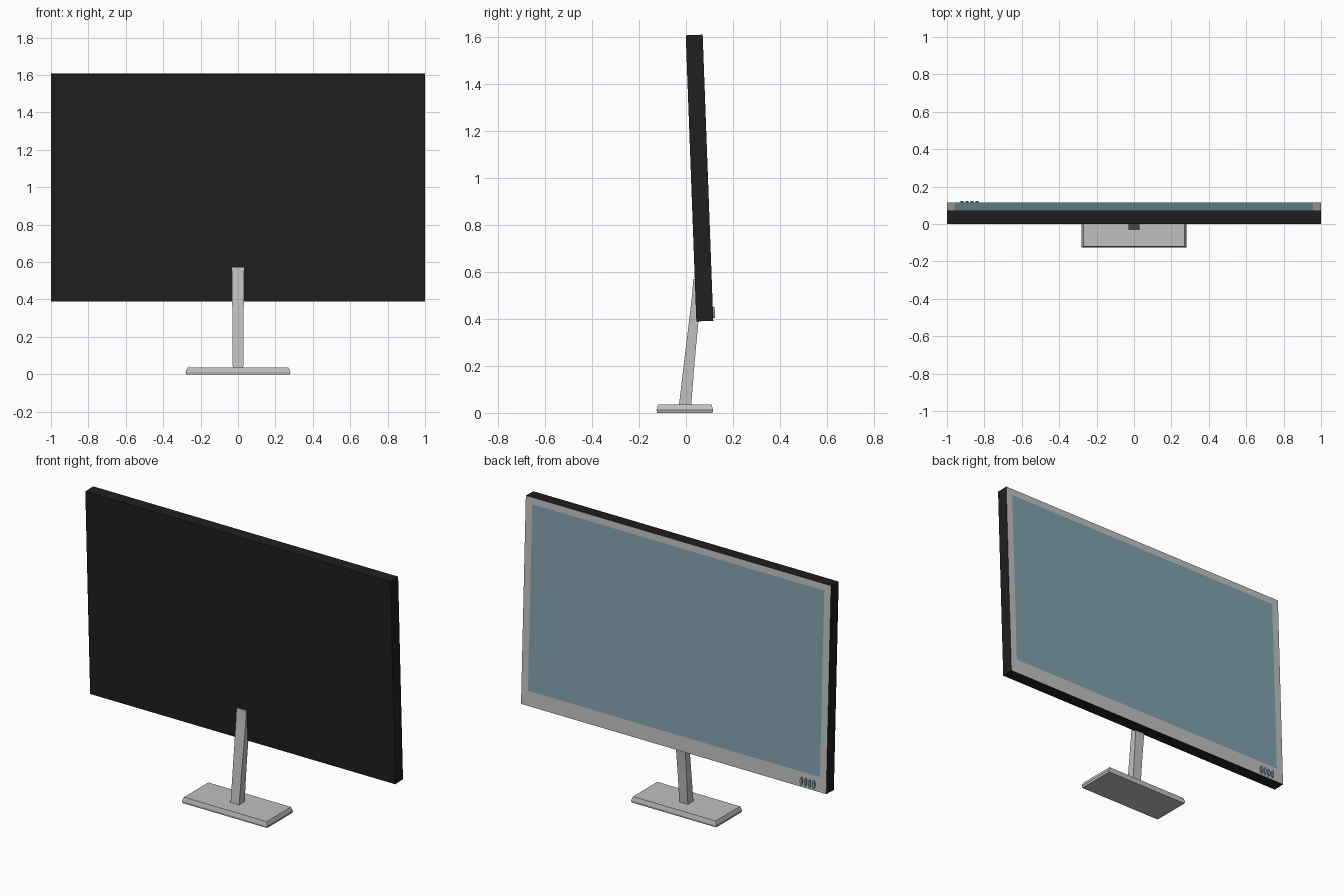
import bpy, bmesh, math
from mathutils import Matrix

if "Cube" in bpy.data.objects:
    bpy.data.objects.remove(bpy.data.objects["Cube"])


def mat(name, rgb):
    m = bpy.data.materials.new(name)
    m.diffuse_color = (*rgb, 1)
    m.use_nodes = True
    m.node_tree.nodes["Principled BSDF"].inputs["Base Color"].default_value = m.diffuse_color
    return m


black = mat("black_plastic", (0.014, 0.014, 0.014))
silver = mat("silver_metal", (0.53, 0.53, 0.52))
blue = mat("screen_blue", (0.22, 0.36, 0.43))


def finish(name, bm, mats, matrix=None):
    if matrix:
        bm.transform(matrix)
    bmesh.ops.recalc_face_normals(bm, faces=bm.faces)
    me = bpy.data.meshes.new(name)
    bm.to_mesh(me)
    bm.free()
    ob = bpy.data.objects.new(name, me)
    for m in mats:
        me.materials.append(m)
    bpy.context.collection.objects.link(ob)
    return ob


def loft(name, rings, m):
    """Skin between four-cornered rings (half_x, y0, y1, z)."""
    bm = bmesh.new()
    loops = [[bm.verts.new(p) for p in ((-hx, y0, z), (hx, y0, z), (hx, y1, z), (-hx, y1, z))]
             for hx, y0, y1, z in rings]
    for a, b in zip(loops, loops[1:]):
        for i in range(4):
            j = (i + 1) % 4
            bm.faces.new((a[i], a[j], b[j], b[i]))
    bm.faces.new(loops[0])
    bm.faces.new(loops[-1])
    return finish(name, bm, [m])


# Everything on the panel shares one backward tilt
W, T, H = 2.0, 0.072, 1.218
tilt = Matrix.Translation((0, 0.0575, 0.999)) @ Matrix.Rotation(math.radians(2.12), 4, 'X')

# Panel: box with the display side cut into bezel and screen
sx, top, bottom = 0.957, H / 2 - 0.04, -H / 2 + 0.088
bm = bmesh.new()
bmesh.ops.create_cube(bm, size=1, matrix=Matrix.Diagonal((W, T, H, 1)))
for co, no in (((-sx, 0, 0), (1, 0, 0)), ((sx, 0, 0), (1, 0, 0)),
               ((0, 0, top), (0, 0, 1)), ((0, 0, bottom), (0, 0, 1))):
    bmesh.ops.bisect_plane(bm, geom=bm.verts[:] + bm.edges[:] + bm.faces[:],
                           plane_co=co, plane_no=no)
bm.normal_update()
for f in bm.faces:
    if f.normal.y > 0.9:
        c = f.calc_center_median()
        f.material_index = 2 if abs(c.x) < sx and bottom < c.z < top else 1
finish("display_panel", bm, [black, silver, blue], tilt)

# Four oval buttons on the lower bezel
for i in range(4):
    bm = bmesh.new()
    bmesh.ops.create_cone(bm, cap_ends=True, segments=16, radius1=1, radius2=1, depth=1)
    place = (Matrix.Translation((-0.92 + i * 0.027, T / 2 + 0.002, -H / 2 + 0.035))
             @ Matrix.Diagonal((0.008, 0.012, 0.024, 1)) @ Matrix.Rotation(math.pi / 2, 4, 'X'))
    finish(f"button_{i + 1}", bm, [blue], tilt @ place)

# Base plate with sloped sides
loft("base", [(0.277, -0.123, 0.113, 0), (0.28, -0.125, 0.115, 0.012),
              (0.271, -0.119, 0.109, 0.035)], silver)

# Leaning neck that bends to meet the back of the panel
loft("neck", [(0.028, -0.03, 0.022, 0.03), (0.029, -0.008, 0.037, 0.22),
              (0.031, 0.013, 0.053, 0.39), (0.032, 0.026, 0.06, 0.5),
              (0.032, 0.031, 0.06, 0.57)], silver)
